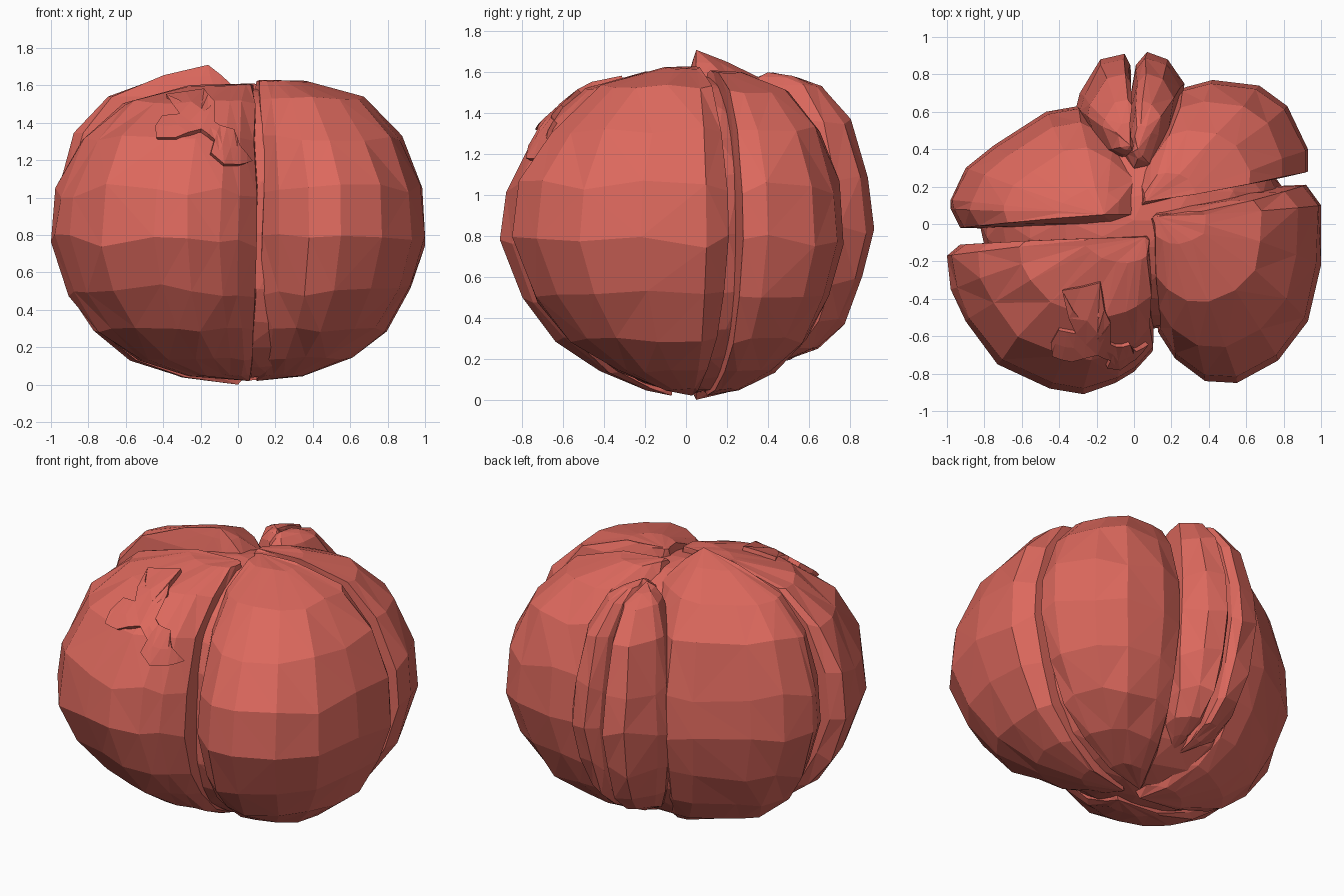
import bpy, bmesh, random
from math import copysign
from mathutils import Vector
from mathutils.bvhtree import BVHTree

if "Cube" in bpy.data.objects:
    bpy.data.objects.remove(bpy.data.objects["Cube"])

random.seed(4)
skin = bpy.data.materials.new("red_skin")
skin.diffuse_color = (0.72, 0.14, 0.11, 1)
skin.use_nodes = True
skin.node_tree.nodes["Principled BSDF"].inputs["Base Color"].default_value = skin.diffuse_color


def finish(name, bm):
    bmesh.ops.recalc_face_normals(bm, faces=bm.faces)
    me = bpy.data.meshes.new(name)
    bm.to_mesh(me)
    ob = bpy.data.objects.new(name, me)
    bpy.context.collection.objects.link(ob)
    me.materials.append(skin)
    return ob


# One lobe: a plan outline shrunk toward an anchor following (scale, z) pairs;
# ypow > 1 rounds the lobe more strongly in depth than in width
def lobe(name, outline, top, bottom, profile, ypow=1.0):
    bm = bmesh.new()
    rings = []
    for s, z in profile[1:-1]:
        ax, ay = top if z > .8 else bottom
        j = 0.0 if s == 1 else 0.01
        jz = .04 if .4 < z < 1.2 else .02
        rings.append([bm.verts.new((ax + (x - ax) * s + random.uniform(-j, j),
                                    ay + (y - ay) * s ** ypow,
                                    z + random.uniform(-jz, jz) * s))
                      for x, y in outline])
    n = len(outline)
    for a, b in zip(rings, rings[1:]):
        for i in range(n):
            bm.faces.new((a[i], a[(i + 1) % n], b[(i + 1) % n], b[i]))
    for ring, z, (ax, ay) in ((rings[0], profile[0][1], bottom), (rings[-1], profile[-1][1], top)):
        tip = bm.verts.new((ax, ay, z))
        for i in range(n):
            bm.faces.new((ring[i], ring[(i + 1) % n], tip))
    bmesh.ops.triangulate(bm, faces=bm.faces)
    return finish(name, bm)


main = [(0, .02), (.3, .05), (.56, .14), (.77, .29), (.91, .5), (1, .77),
        (.975, 1.04), (.85, 1.32), (.64, 1.51), (.3, 1.6), (0, 1.61)]
tall = [(0, 0), (.3, .04), (.58, .14), (.78, .29), (.91, .5), (1, .77),
        (.98, 1.05), (.87, 1.36), (.66, 1.54), (.3, 1.65), (0, 1.71)]
rear = [(0, .16), (.28, .2), (.52, .25), (.75, .38), (.9, .57), (1, .82),
        (.94, 1.07), (.78, 1.36), (.5, 1.53), (.25, 1.58), (0, 1.6)]

# Four large lobes
front_left = lobe("front_left_lobe",
    [(-1, -.17), (-.93, -.11), (-.6, -.09), (-.3, -.08), (.08, -.05), (.1, -.18), (.1, -.45),
     (.1, -.68), (0, -.79), (-.1, -.85), (-.27, -.91), (-.45, -.88), (-.73, -.75),
     (-.9, -.52), (-.98, -.35)], (.06, -.07), (.06, -.07), main, 1.5)
lobe("front_right_lobe",
    [(.13, .09), (.4, .15), (.7, .2), (.92, .21), (1, .1), (1, -.22), (.93, -.52),
     (.77, -.73), (.55, -.85), (.38, -.84), (.22, -.72), (.13, -.58), (.11, -.2),
     (.08, 0)], (.12, .04), (.1, .03), [(s, z + (.02 if z > 1.5 else 0)) for s, z in main], 1.5)
lobe("back_right_lobe",
    [(.93, .28), (.93, .4), (.82, .63), (.67, .74), (.42, .77), (.27, .73), (.12, .5),
     (.03, .3), (.02, .06), (.4, .18), (.8, .25)], (.06, .12), (.04, .1), main, 1.2)
lobe("back_left_lobe",
    [(-.93, -.02), (-.98, .08), (-.98, .13), (-.9, .3), (-.75, .42), (-.47, .6),
     (-.3, .63), (-.1, .52), (.08, .35), (.1, .05), (-.1, -.02), (-.3, -.03), (-.6, -.03)],
    (-.16, .05), (0, .05), tall, 1.15)

# Small split lobe at the back
lobe("rear_lobe_left",
    [(-.31, .62), (-.29, .7), (-.18, .88), (-.05, .91), (-.02, .85), (-.04, .68),
     (-.02, .52), (.06, .4), (.03, .33), (-.1, .32), (-.23, .38)], (-.02, .42), (-.02, .36), rear)
lobe("rear_lobe_right",
    [(.01, .85), (.07, .92), (.18, .88), (.27, .75), (.24, .55), (.15, .25), (0, .2),
     (-.1, .35), (-.06, .5), (-.02, .68)], (.02, .4), (.02, .34), rear)

# Inner core closing the floor of the grooves
bm = bmesh.new()
bmesh.ops.create_icosphere(bm, subdivisions=3, radius=1)
for v in bm.verts:
    z = copysign(abs(v.co.z) ** .75, v.co.z)
    v.co = Vector((v.co.x * .83, v.co.y * .59 + .02, z * .78 + .81))
finish("core", bm)

# Raised wavy scar laid on the front left lobe, outline in x, z
scar = [(-.38, 1.53), (-.18, 1.56), (-.13, 1.5), (-.19, 1.43), (-.1, 1.37), (-.03, 1.35),
        (0, 1.27), (.06, 1.19), (0, 1.17), (-.08, 1.17), (-.15, 1.23), (-.13, 1.3),
        (-.2, 1.35), (-.33, 1.31), (-.43, 1.31), (-.44, 1.36), (-.4, 1.42), (-.31, 1.43),
        (-.27, 1.48)]
src = bmesh.new()
src.from_mesh(front_left.data)
tree = BVHTree.FromBMesh(src)
bm = bmesh.new()
cap = bm.faces.new([bm.verts.new((x, -2, z)) for x, z in scar])
bmesh.ops.triangulate(bm, faces=[cap])
bmesh.ops.subdivide_edges(bm, edges=bm.edges[:], cuts=1, use_grid_fill=True)
inward = {}
for v in bm.verts:
    hit, nor, _, _ = tree.ray_cast(v.co, Vector((0, 1, 0)))
    if hit is None:
        hit, nor, _, _ = tree.find_nearest(Vector((v.co.x, -.5, v.co.z)))
    v.co = hit + nor * .025
    inward[v] = nor * -.05
rim = [e for e in bm.edges if e.is_boundary]
low = {v: bm.verts.new(v.co + inward[v]) for v in {v for e in rim for v in e.verts}}
for e in rim:
    a, b = e.verts
    bm.faces.new((a, b, low[b], low[a]))
src.free()
finish("scar", bm)
